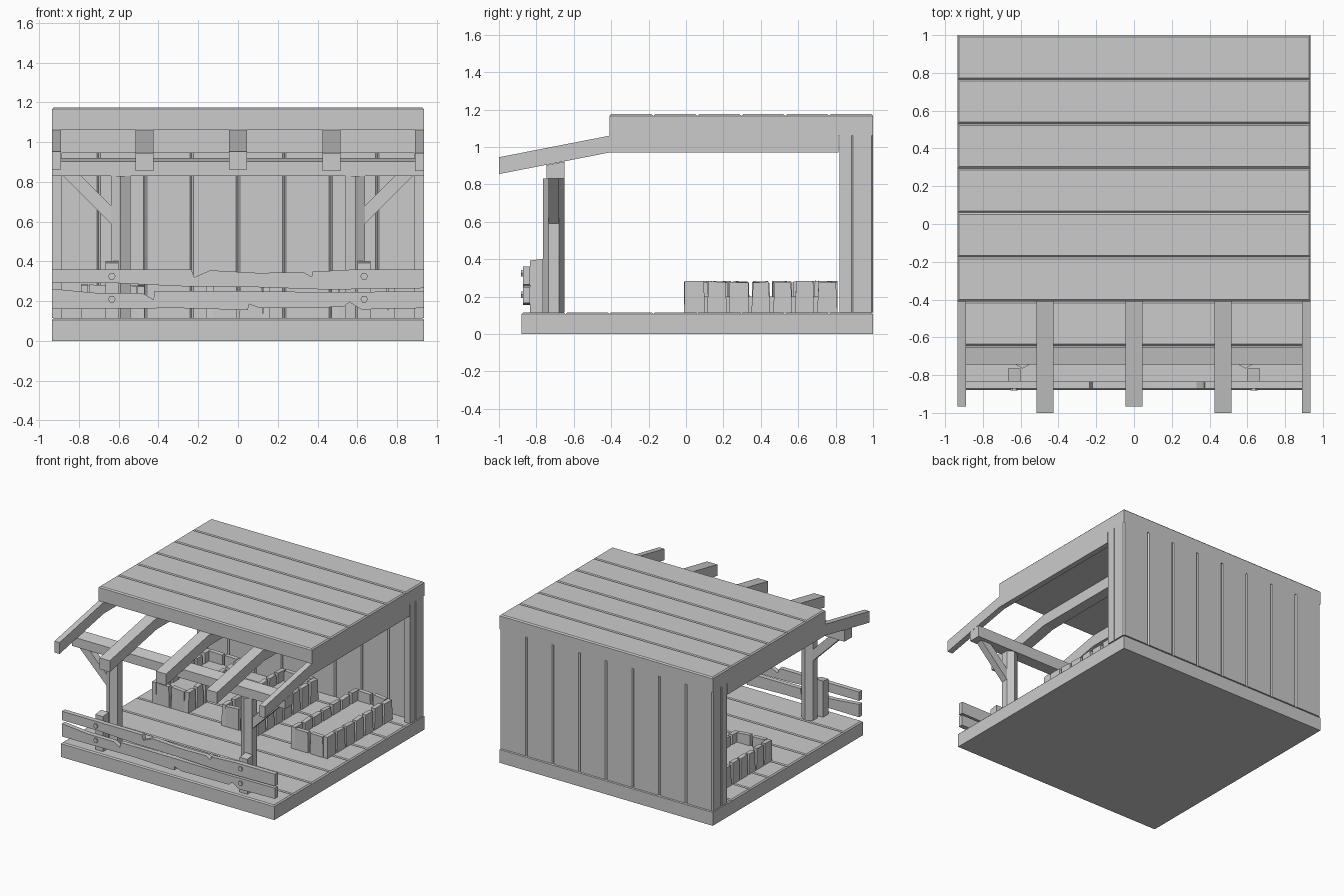
import bpy, bmesh, math, random
from mathutils import Vector

random.seed(4)
cube = bpy.data.objects.get("Cube")
if cube:
    bpy.data.objects.remove(cube)

GREY = (0.6, 0.6, 0.6, 1)
mat = bpy.data.materials.new("plain grey")
mat.use_nodes = True
mat.diffuse_color = GREY
mat.node_tree.nodes["Principled BSDF"].inputs["Base Color"].default_value = GREY


def finish(name, bm):
    bmesh.ops.recalc_face_normals(bm, faces=bm.faces)
    mesh = bpy.data.meshes.new(name)
    bm.to_mesh(mesh)
    bm.free()
    mesh.materials.append(mat)
    obj = bpy.data.objects.new(name, mesh)
    bpy.context.collection.objects.link(obj)
    return obj


def place(a, b, t, axis):
    """Map a profile point (a, b) at depth t along the axis to 3D."""
    return {"x": (t, a, b), "y": (a, t, b), "z": (a, b, t)}[axis]


def add_loft(bm, bottom, top, lo, hi, axis):
    """Join two outlines with equal point counts into a closed solid."""
    low = [bm.verts.new(place(a, b, lo, axis)) for a, b in bottom]
    high = [bm.verts.new(place(a, b, hi, axis)) for a, b in top]
    bm.faces.new(low)
    bm.faces.new(high[::-1])
    for i in range(len(low)):
        j = (i + 1) % len(low)
        bm.faces.new((low[i], low[j], high[j], high[i]))


def prism(name, pts, lo, hi, axis):
    bm = bmesh.new()
    add_loft(bm, pts, pts, lo, hi, axis)
    return finish(name, bm)


def rect(a0, a1, b0, b1):
    return [(a0, b0), (a1, b0), (a1, b1), (a0, b1)]


def box(name, x0, x1, y0, y1, z0, z1):
    return prism(name, rect(x0, x1, y0, y1), z0, z1, "z")


def hexagon(ca, cb, r, turn=0):
    return [(ca + r * math.cos(math.radians(60 * i + turn)),
             cb + r * math.sin(math.radians(60 * i + turn))) for i in range(6)]


W = 0.935        # half width of the shelter
BOARD = 0.235    # board pitch
C = 0.009        # chamfer
FLOOR = 0.115
ROOF = 1.06


# Floor and roof: solid slabs topped with chamfered boards
def decked_slab(name, y0, count, z0, z1):
    bm = bmesh.new()
    y1 = y0 + BOARD * count
    add_loft(bm, rect(-W, W, y0, y1), rect(-W, W, y0, y1), z0, z1 - C, "z")
    for i in range(count):
        a, b = y0 + i * BOARD, y0 + (i + 1) * BOARD
        add_loft(bm, rect(-W, W, a, b), rect(-W + C, W - C, a + C, b - C), z1 - C, z1, "z")
    return finish(name, bm)


decked_slab("floor", -0.88, 8, 0, FLOOR)
decked_slab("roof", -0.41, 6, ROOF, 1.175)

# Back wall: vertical boards, chamfered on both faces
bm = bmesh.new()
pitch = 2 * W / 8
core = rect(-W, W, FLOOR, ROOF)
add_loft(bm, core, core, 0.885 + C, 1.0 - C, "y")
for i in range(8):
    a = -W + i * pitch
    wide, slim = rect(a, a + pitch, FLOOR, ROOF), rect(a + C, a + pitch - C, FLOOR, ROOF)
    add_loft(bm, slim, wide, 0.885, 0.885 + C, "y")
    add_loft(bm, wide, slim, 1.0 - C, 1.0, "y")
finish("back_wall", bm)

# Ledger under the back of the roof
box("back_ledger", -W + 0.05, W - 0.05, 0.82, 0.885, 0.945, ROOF)

# Rafters: level under the roof, sloping down past its front edge
SLOPE = 0.195
rafters = [(-W, -0.89, -0.965), (-0.515, -0.425, -1.0), (-0.045, 0.045, -0.965),
           (0.425, 0.515, -1.0), (0.89, W, -1.0)]
for x0, x1, tip in rafters:
    drop = SLOPE * (-0.41 - tip)
    prism("rafter", [(0.815, 0.97), (0.815, ROOF), (-0.41, ROOF), (tip, ROOF - drop),
                     (tip, 0.97 - drop), (-0.41, 0.97)], x0, x1, "x")

# Front beam with a top cut to the rafter slope
prism("front_beam", [(-0.745, 0.83), (-0.65, 0.83), (-0.65, 0.921), (-0.745, 0.903)],
      -W, W, "x")

# Parts found on both sides
for side, s in (("right", -1), ("left", 1)):
    prism(side + "_front_post", hexagon(s * 0.59, -0.7075, 0.0577, 30), FLOOR, 0.83, "z")
    prism(side + "_brace", [(s * 0.63, 0.58), (s * 0.88, 0.83), (s * 0.79, 0.83),
                            (s * 0.63, 0.67)], -0.735, -0.68, "y")
    x0, x1 = sorted((s * 0.885, s * W))
    box(side + "_back_post", x0, x1, 0.82, 0.885, FLOOR, ROOF)
    x0, x1 = sorted((s * 0.60, s * 0.667))
    prism(side + "_fence_post", [(-0.835, FLOOR), (-0.765, FLOOR), (-0.765, 0.402),
                                 (-0.835, 0.392)], x0, x1, "x")
    for z in (0.21, 0.325):
        prism(side + "_bolt", hexagon(s * 0.635, z, 0.019), -0.882, -0.83, "y")

# Broken fence rails
upper = [(-W, 0.29), (-0.6, 0.29), (-0.3, 0.275), (0.1, 0.27), (0.45, 0.258), (W, 0.265),
         (W, 0.36), (0.6, 0.36), (0.375, 0.348), (0.37, 0.322), (0.33, 0.345), (0.1, 0.342),
         (-0.14, 0.355), (-0.22, 0.32), (-0.235, 0.36), (-W, 0.36)]
lower = [(-W, 0.16), (-0.3, 0.165), (0.05, 0.155), (0.055, 0.185), (0.11, 0.165),
         (0.53, 0.17), (0.56, 0.195), (0.62, 0.158), (W, 0.165), (W, 0.25), (0.5, 0.245),
         (0.0, 0.25), (-0.42, 0.25), (-0.425, 0.208), (-0.48, 0.24), (-0.7, 0.24), (-W, 0.262)]
prism("upper_fence_rail", upper, -0.872, -0.835, "y")
prism("lower_fence_rail", lower, -0.872, -0.835, "y")


# Troughs: rough upright staves around a filled middle
def stave_row(bm, start, end, count, lo, hi, axis):
    step = (end - start) / count
    for i in range(count):
        a = start + i * step + (0.008 if i else 0)
        b = start + (i + 1) * step - (0.008 if i < count - 1 else 0)
        lean = random.uniform(0, 0.01)
        stave = [(a, FLOOR), (b, FLOOR), (b - lean, 0.285 - random.uniform(0, 0.012)),
                 (a + lean, 0.285 - random.uniform(0, 0.012))]
        add_loft(bm, stave, stave, lo, hi, axis)


def trough(name, xc, y0, y1):
    x0, x1, t = xc - 0.16, xc + 0.16, 0.035
    bm = bmesh.new()
    for lo in (x0, x1 - t):
        stave_row(bm, y0, y1, 7, lo, lo + t, "x")
    for lo in (y0, y1 - t):
        stave_row(bm, x0 + t, x1 - t, 2, lo, lo + t, "y")
    finish(name, bm)
    box(name + "_filling", x0 + t * 0.7, x1 - t * 0.7, y0 + t * 0.7, y1 - t * 0.7, FLOOR, 0.2)


trough("right_trough", -0.63, 0.05, 0.75)
trough("middle_trough", 0.0, 0.02, 0.78)
trough("left_trough", 0.63, -0.01, 0.81)
